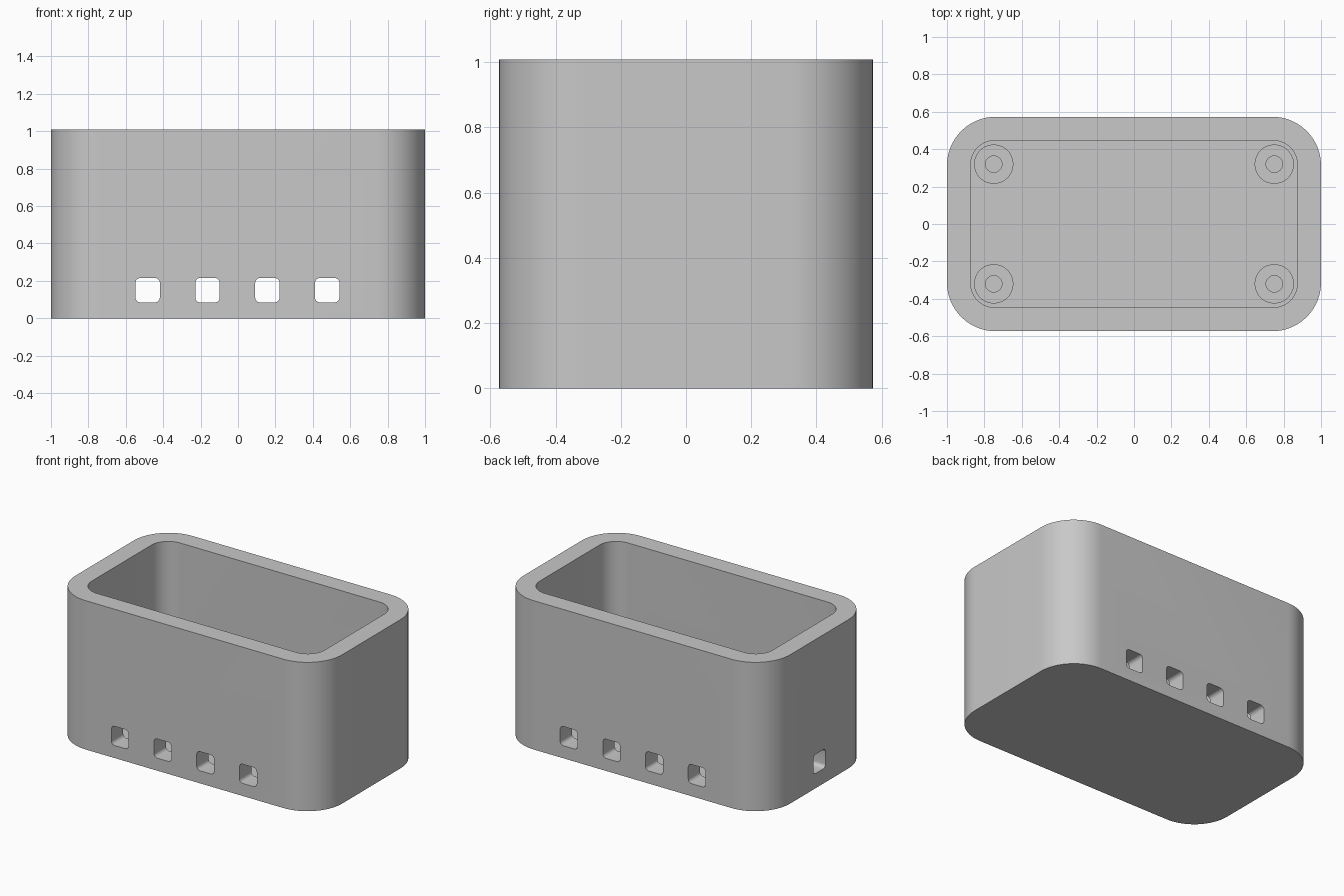
import bpy, bmesh
from math import cos, sin, pi, radians
from mathutils import Matrix

cube = bpy.data.objects.get("Cube")
if cube:
    bpy.data.objects.remove(cube, do_unlink=True)

grey = bpy.data.materials.new("light grey plastic")
grey.use_nodes = True
colour = (0.58, 0.58, 0.58, 1)
grey.diffuse_color = colour
grey.node_tree.nodes["Principled BSDF"].inputs["Base Color"].default_value = colour

HEIGHT, FLOOR, POST_TOP = 1.008, 0.064, 0.14
HALF_X, HALF_Y, WALL = 1.0, 0.573, 0.127


def rounded_rect(hx, hy, r, steps):
    """Outline of a rectangle with rounded corners, anticlockwise."""
    points = []
    for i, (sx, sy) in enumerate([(1, 1), (-1, 1), (-1, -1), (1, -1)]):
        for k in range(steps + 1):
            a = (i + k / steps) * pi / 2
            points.append((sx * (hx - r) + r * cos(a), sy * (hy - r) + r * sin(a)))
    return points


def circle(r, n=48):
    return [(r * cos(2 * pi * k / n), r * sin(2 * pi * k / n)) for k in range(n)]


def prism(name, outline, depth, matrix):
    """Extrude an outline along its local z and place it."""
    bm = bmesh.new()
    face = bm.faces.new([bm.verts.new((x, y, 0)) for x, y in outline])
    top = bmesh.ops.extrude_face_region(bm, geom=[face])["geom"]
    bmesh.ops.translate(bm, vec=(0, 0, depth),
                        verts=[v for v in top if isinstance(v, bmesh.types.BMVert)])
    bmesh.ops.recalc_face_normals(bm, faces=bm.faces)
    bm.transform(matrix)
    mesh = bpy.data.meshes.new(name)
    bm.to_mesh(mesh)
    bm.free()
    mesh.materials.append(grey)
    obj = bpy.data.objects.new(name, mesh)
    bpy.context.collection.objects.link(obj)
    return obj


def combine(target, tool, operation):
    """Apply a boolean and remove the tool object."""
    mod = target.modifiers.new("boolean", "BOOLEAN")
    mod.operation, mod.object, mod.solver = operation, tool, "EXACT"
    bpy.context.view_layer.objects.active = target
    bpy.ops.object.modifier_apply(modifier=mod.name)
    bpy.data.objects.remove(tool, do_unlink=True)


def at(x, y, z):
    return Matrix.Translation((x, y, z))


# Open box with thick walls
box = prism("enclosure", rounded_rect(HALF_X, HALF_Y, 0.26, 16), HEIGHT, at(0, 0, 0))
cavity = prism("cavity_cutter", rounded_rect(HALF_X - WALL, HALF_Y - WALL, 0.127, 12),
               HEIGHT, at(0, 0, FLOOR))
combine(box, cavity, "DIFFERENCE")

# Screw posts in the four corners, each with a blind hole
for x in (-0.75, 0.75):
    for y in (-0.32, 0.32):
        post = prism("post", circle(0.105), POST_TOP - FLOOR + 0.02, at(x, y, FLOOR - 0.02))
        combine(box, post, "UNION")
        bore = prism("bore_cutter", circle(0.044), 0.2, at(x, y, FLOOR))
        combine(box, bore, "DIFFERENCE")

# Row of vents through the front and back walls
slot = rounded_rect(0.065, 0.065, 0.025, 6)
for i in range(4):
    vent = prism("vent_cutter", slot, 2,
                 at(-0.483 + 0.32 * i, 1, 0.15) @ Matrix.Rotation(radians(90), 4, "X"))
    combine(box, vent, "DIFFERENCE")

# Single cable opening through the right wall
port = prism("port_cutter", slot, 0.5,
             at(-1.2, 0, 0.165) @ Matrix.Rotation(radians(90), 4, "Y"))
combine(box, port, "DIFFERENCE")

# Smooth rounded surfaces, sharp rims
bpy.ops.object.select_all(action="DESELECT")
box.select_set(True)
bpy.context.view_layer.objects.active = box
bpy.ops.object.shade_smooth_by_angle(angle=radians(30))
